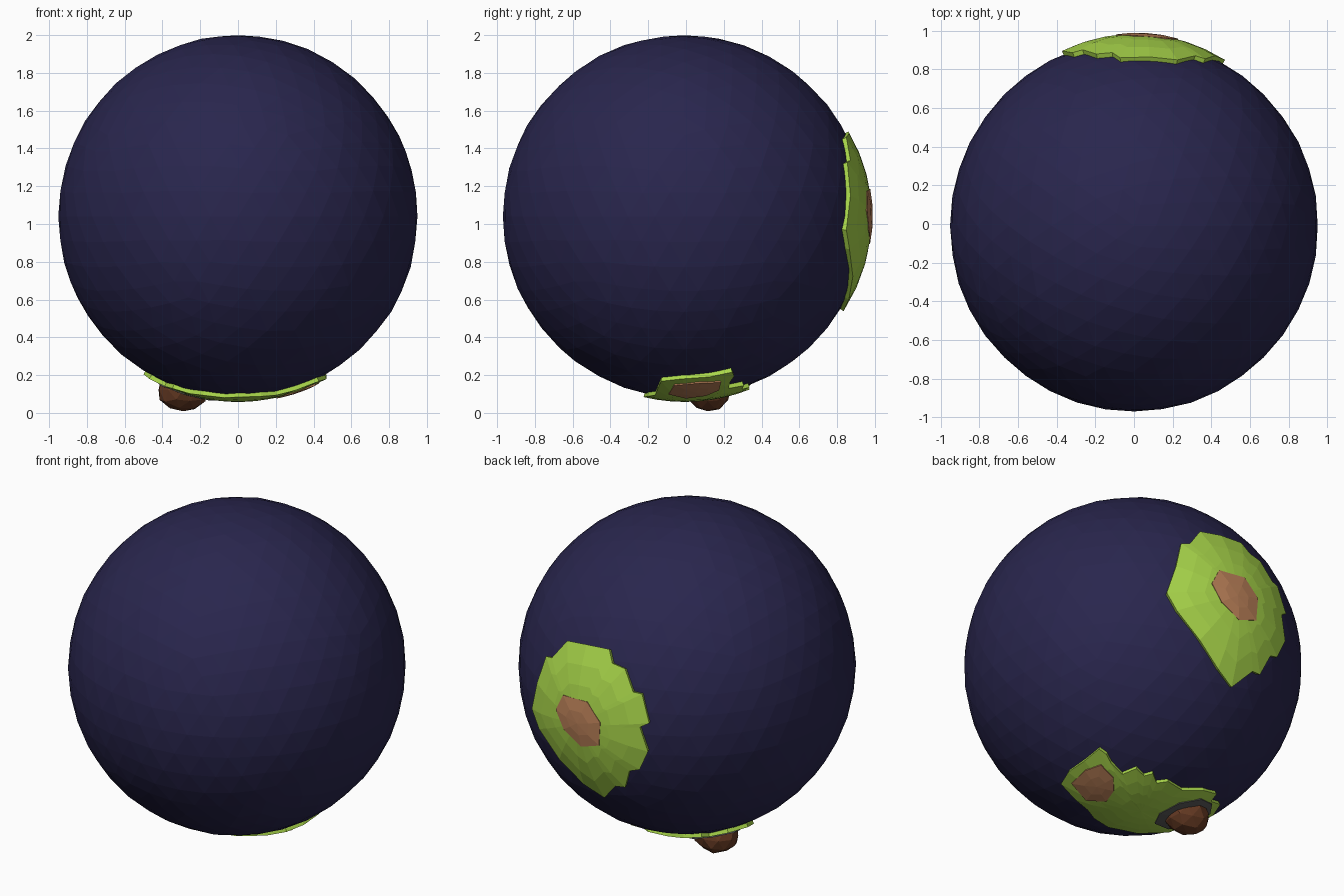
import bpy, bmesh, math, random
from mathutils import Vector

if "Cube" in bpy.data.objects:
    bpy.data.objects.remove(bpy.data.objects["Cube"])

random.seed(4)
CENTRE = Vector((0, -0.01, 1.04))
R = 0.96


def material(name, rgb):
    m = bpy.data.materials.new(name)
    m.diffuse_color = (*rgb, 1)
    m.use_nodes = True
    m.node_tree.nodes["Principled BSDF"].inputs["Base Color"].default_value = m.diffuse_color
    return m


OCEAN = material("ocean_blue", (0.022, 0.019, 0.075))
GREEN = material("grass_green", (0.40, 0.68, 0.07))
CLAY = material("clay_brown", (0.50, 0.22, 0.10))
GREY = material("stone_grey", (0.10, 0.10, 0.10))
ROCK = material("rock_brown", (0.14, 0.045, 0.018))


def finish(bm, name, mat):
    bmesh.ops.recalc_face_normals(bm, faces=bm.faces)
    me = bpy.data.meshes.new(name)
    bm.to_mesh(me)
    bm.free()
    me.materials.append(mat)
    ob = bpy.data.objects.new(name, me)
    bpy.context.collection.objects.link(ob)
    return ob


def ball(name, centre, radii, subdiv, jitter, mat):
    bm = bmesh.new()
    bmesh.ops.create_icosphere(bm, subdivisions=subdiv, radius=1)
    for v in bm.verts:
        k = 1 + random.uniform(-jitter, jitter)
        v.co = Vector(centre) + Vector([c * r * k for c, r in zip(v.co, radii)])
    return finish(bm, name, mat)


def on_globe(side, a, b, height):
    """Project a flat map position of the back (x, z) or underside (x, y)."""
    if side == "back":
        d = Vector((a, 0, b)) - Vector((CENTRE.x, 0, CENTRE.z))
        d.y = math.sqrt(max(R * R - d.length_squared, 0.01))
    else:
        d = Vector((a, b, 0)) - Vector((CENTRE.x, CENTRE.y, 0))
        d.z = -math.sqrt(max(R * R - d.length_squared, 0.01))
    return CENTRE + d.normalized() * (R + height)


def patch(name, side, outline, hub, rim, peak, mat, rings=4):
    """Raised plate on the globe: concentric rings, plus a rim wall."""
    bm = bmesh.new()
    loops = []
    for i in range(1, rings + 1):
        f = i / rings
        h = peak + (rim - peak) * f ** 2
        loops.append([bm.verts.new(on_globe(side, hub[0] + (a - hub[0]) * f,
                                            hub[1] + (b - hub[1]) * f, h))
                      for a, b in outline])
    loops.append([bm.verts.new(on_globe(side, a, b, -0.015)) for a, b in outline])
    top = bm.verts.new(on_globe(side, *hub, peak))
    n = len(outline)
    for j in range(n):
        k = (j + 1) % n
        bm.faces.new((top, loops[0][j], loops[0][k]))
        for lo, hi in zip(loops, loops[1:]):
            bm.faces.new((lo[j], hi[j], hi[k], lo[k]))
    bm.faces.new(loops[-1])
    return finish(bm, name, mat)


# Ocean globe
ball("ocean_globe", CENTRE, (0.952, R, R), 4, 0.002, OCEAN)

# Land on the back, outline in x, z
back = [(.22, 1.45), (.08, 1.47), (-.07, 1.48), (-.11, 1.415), (-.19, 1.40),
        (-.26, 1.285), (-.31, 1.28), (-.364, 1.12), (-.315, 1.09), (-.357, .945),
        (-.30, .82), (-.24, .80), (-.19, .675), (-.13, .67), (-.02, .55),
        (.10, .61), (.25, .73), (.40, .87), (.46, .97), (.41, 1.15),
        (.36, 1.32), (.31, 1.33)]
patch("back_land", "back", back, (.06, 1.04), 0.022, 0.034, GREEN)
patch("back_clay", "back",
      [(.17, 1.17), (.0, 1.18), (-.09, 1.08), (-.08, .94), (.04, .90),
       (.16, .97), (.22, 1.07)], (.06, 1.04), 0.036, 0.040, CLAY, 2)

# Land on the underside, outline in x, y
under = [(.42, -.13), (.46, -.02), (.46, .12), (.455, .24), (.41, .25),
         (.36, .23), (.27, .22), (.235, .30), (.17, .29), (.14, .33),
         (.08, .29), (.03, .33), (-.09, .31), (-.22, .34), (-.33, .32),
         (-.34, .26), (-.44, .22), (-.49, .10), (-.46, .0), (-.38, -.02),
         (-.34, -.11), (-.25, -.13), (-.18, -.18), (-.07, -.19), (0, -.22),
         (.12, -.20), (.2, -.16), (.3, -.15)]
patch("under_land", "under", under, (0, .06), 0.02, 0.022, GREEN)
patch("under_clay", "under",
      [(.40, -.06), (.42, .08), (.39, .18), (.29, .17), (.23, .1),
       (.2, .0), (.27, -.09)], (.31, .05), 0.026, 0.027, CLAY, 2)
patch("stone_ground", "under",
      [(-.10, .10), (-.14, .22), (-.25, .28), (-.36, .24), (-.43, .14),
       (-.40, .03), (-.28, -.04), (-.15, .0)], (-.27, .12), 0.026, 0.028, GREY, 2)

# Rock mountain under the globe
ball("mountain", (-.29, .115, .122), (.138, .122, .116), 2, 0.04, ROCK)
